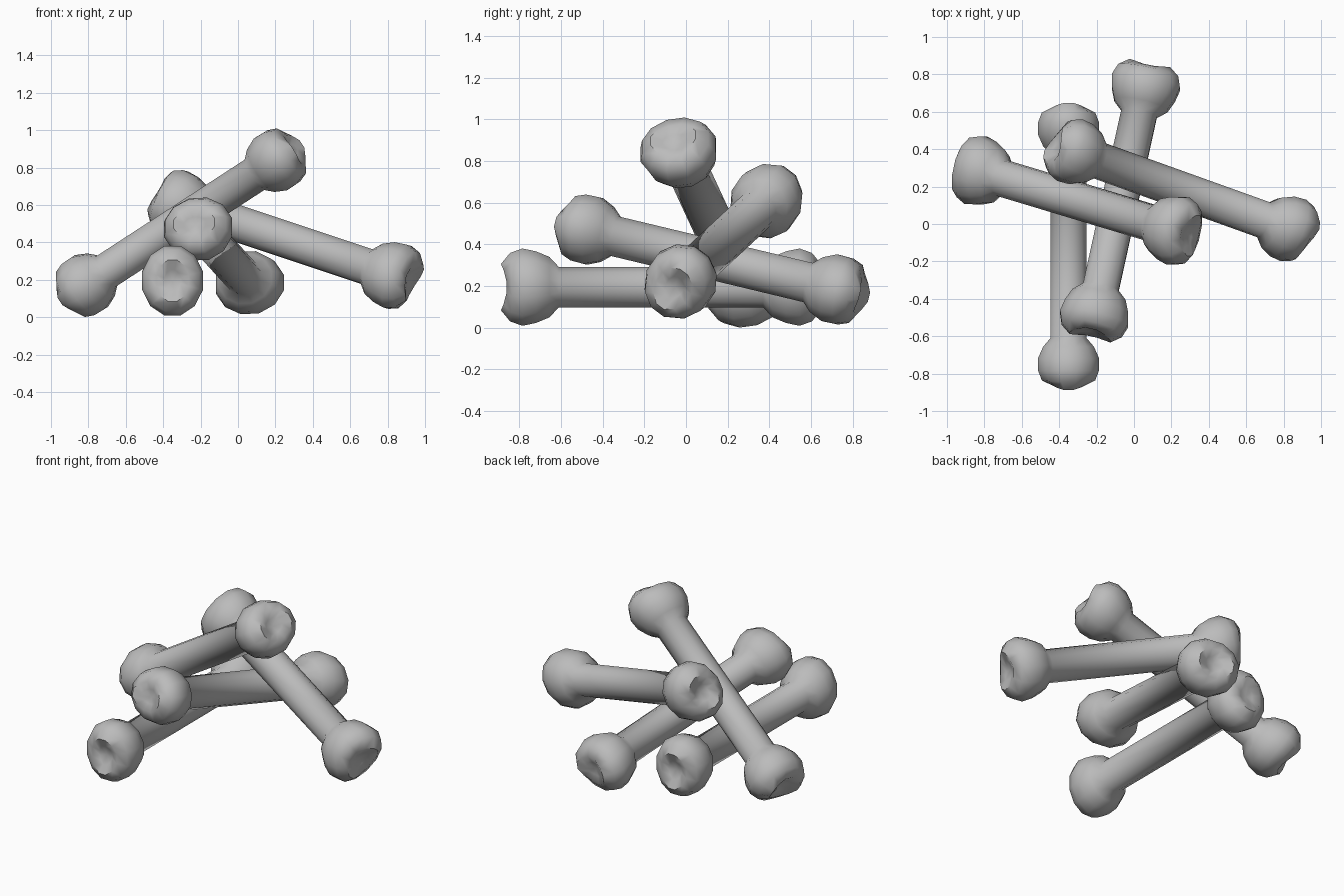
import bpy, bmesh, math
from mathutils import Vector, Matrix

cube = bpy.data.objects.get("Cube")
if cube:
    bpy.data.objects.remove(cube, do_unlink=True)

grey = bpy.data.materials.new("bone grey")
grey.use_nodes = True
grey.diffuse_color = (0.5, 0.5, 0.5, 1)
grey.node_tree.nodes["Principled BSDF"].inputs["Base Color"].default_value = (0.5, 0.5, 0.5, 1)

SIDES = 12
# Half of a bone: distance from the middle, wide radius, narrow radius, notch depth
HALF = [(0.49, 0.1, 0.1, 0), (0.535, 0.15, 0.14, 0), (0.6, 0.178, 0.17, 0),
        (0.665, 0.192, 0.168, 0), (0.725, 0.17, 0.148, 0.01),
        (0.77, 0.115, 0.09, 0.03), (0.745, 0.06, 0.045, 0.02)]


def make_bone(name, start, end, wide):
    """Bone between two knuckle centres, knuckles widest along 'wide'."""
    start, end = Vector(start), Vector(end)
    axis = (end - start).normalized()
    side = Vector(wide)
    side = (side - axis * side.dot(axis)).normalized()
    frame = Matrix((side, axis.cross(side), axis)).transposed()
    middle = (start + end) / 2

    bm = bmesh.new()
    rings = []
    stations = [(-1, s) for s in reversed(HALF)] + [(1, s) for s in HALF]
    for sign, (t, a, b, notch) in stations:
        ring = []
        for i in range(SIDES):
            ang = math.tau * (i + 0.5) / SIDES
            # The knuckle end dips between its two lobes
            z = sign * (t - notch * math.sin(ang) ** 2)
            ring.append(bm.verts.new(middle + frame @ Vector((a * math.cos(ang), b * math.sin(ang), z))))
        rings.append(ring)
    for r0, r1 in zip(rings, rings[1:]):
        for i in range(SIDES):
            j = (i + 1) % SIDES
            bm.faces.new((r0[i], r0[j], r1[j], r1[i]))
    # Hollow centre of each end
    for ring, sign in ((rings[0], -1), (rings[-1], 1)):
        hub = bm.verts.new(middle + axis * sign * 0.72)
        for i in range(SIDES):
            bm.faces.new((ring[i], ring[(i + 1) % SIDES], hub))
    bmesh.ops.recalc_face_normals(bm, faces=bm.faces)
    mesh = bpy.data.meshes.new(name)
    bm.to_mesh(mesh)
    bm.free()
    mesh.materials.append(grey)
    obj = bpy.data.objects.new(name, mesh)
    bpy.context.collection.objects.link(obj)
    bpy.ops.object.select_all(action='DESELECT')
    obj.select_set(True)
    bpy.context.view_layer.objects.active = obj
    bpy.ops.object.shade_smooth_by_angle(angle=math.radians(50))


make_bone("top_bone", (-0.82, 0.28, 0.17), (0.21, -0.03, 0.84), (0, 1, 0))
make_bone("left_bone", (-0.33, 0.39, 0.61), (0.84, -0.03, 0.22), (0, 0.6, 0.8))
make_bone("ground_bone", (-0.35, -0.755, 0.195), (-0.35, 0.515, 0.195), (0, 0, 1))
make_bone("leaning_bone", (-0.21, -0.49, 0.475), (0.06, 0.74, 0.18), (1, 0, 0))
